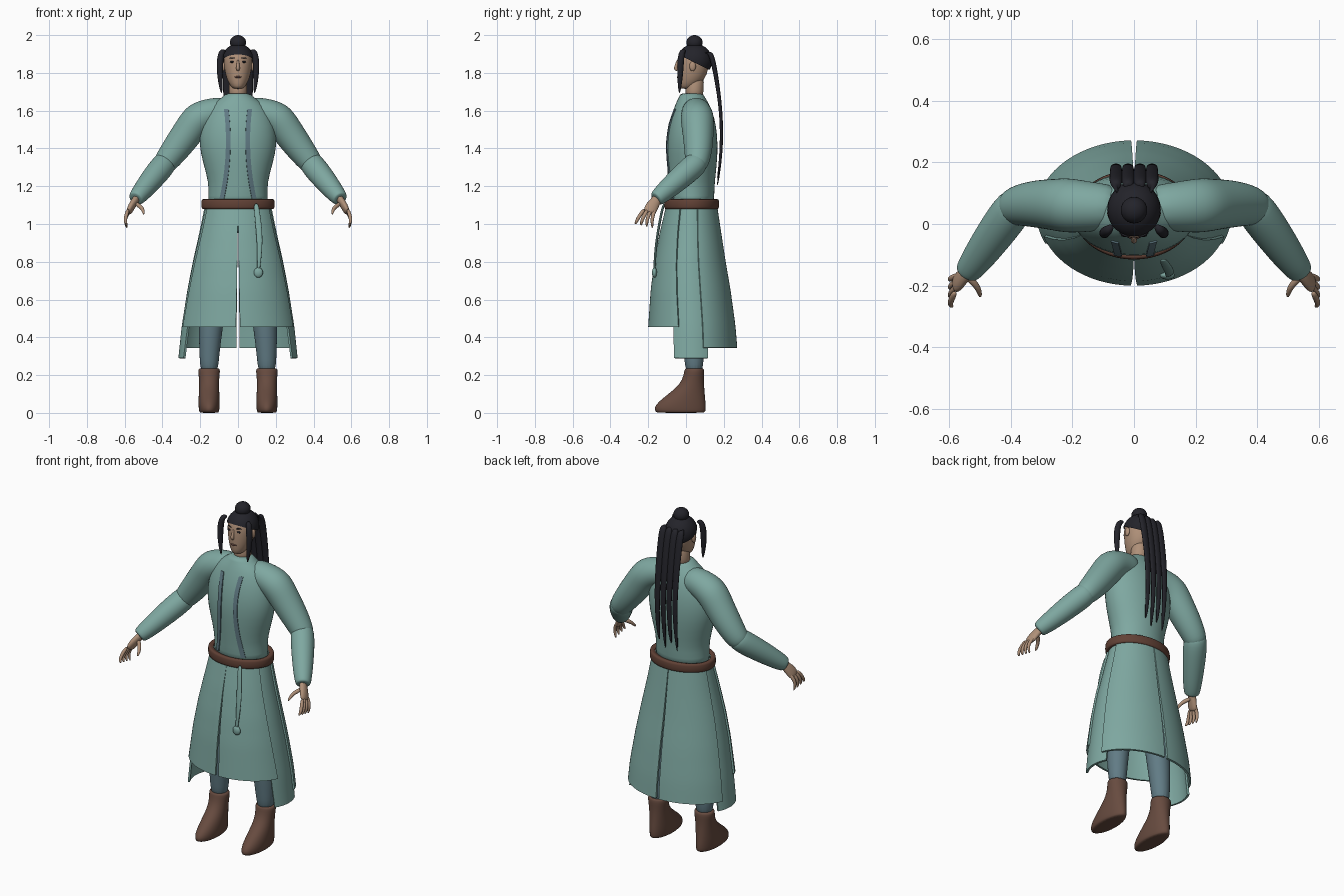
import bpy, bmesh
from math import sin, cos, pi, radians, sqrt
from mathutils import Vector, Matrix

if "Cube" in bpy.data.objects:
    bpy.data.objects.remove(bpy.data.objects["Cube"])


def material(name, r, g, b):
    mat = bpy.data.materials.new(name)
    mat.use_nodes = True
    mat.diffuse_color = (r, g, b, 1)
    shader = mat.node_tree.nodes["Principled BSDF"]
    shader.inputs["Base Color"].default_value = (r, g, b, 1)
    shader.inputs["Roughness"].default_value = 0.8
    return mat


TEAL = material("teal cloth", .21, .39, .355)
BLUE = material("slate blue cloth", .12, .2, .235)
BELT = material("belt leather", .12, .053, .036)
BOOT = material("boot leather", .135, .07, .05)
HAIR = material("black hair", .017, .017, .023)
SKIN = material("skin", .43, .28, .19)
LIPS = material("lips", .2, .1, .08)


def finish(name, bm, mat, subdivide=0, by_angle=False):
    bmesh.ops.recalc_face_normals(bm, faces=bm.faces[:])
    mesh = bpy.data.meshes.new(name)
    bm.to_mesh(mesh)
    bm.free()
    mesh.materials.append(mat)
    obj = bpy.data.objects.new(name, mesh)
    bpy.context.collection.objects.link(obj)
    mesh.shade_smooth()
    if by_angle:
        bpy.ops.object.select_all(action='DESELECT')
        obj.select_set(True)
        bpy.context.view_layer.objects.active = obj
        bpy.ops.object.shade_smooth_by_angle(angle=radians(40))
    if subdivide:
        mod = obj.modifiers.new("Smooth", 'SUBSURF')
        mod.levels = mod.render_levels = subdivide
    return obj


def skin_rows(rows, closed=True, caps=True):
    """Join equal rows of points with quads."""
    bm = bmesh.new()
    grid = [[bm.verts.new(p) for p in row] for row in rows]
    count = len(grid[0])
    for low, high in zip(grid, grid[1:]):
        for i in range(count if closed else count - 1):
            j = (i + 1) % count
            bm.faces.new((low[i], low[j], high[j], high[i]))
    if caps:
        bm.faces.new(grid[0])
        bm.faces.new(grid[-1])
    return bm


def stack(name, rings, mat, x=0.0, caps=True, subdivide=1, sides=24):
    """Horizontal ovals given as height, half width, front y, back y."""
    rows = []
    for z, w, front, back in rings:
        mid, depth = (front + back) / 2, (back - front) / 2
        angles = [2 * pi * i / sides for i in range(sides)]
        rows.append([(x + w * cos(a), mid + depth * sin(a), z) for a in angles])
    return finish(name, skin_rows(rows, caps=caps), mat, subdivide)


def tube(name, points, radii, mat, side=1, ref=(0, 1, 0), sides=12):
    """Oval tube along a path; side = -1 mirrors it across x."""
    path = [Vector(p) for p in points]
    rows = []
    for i, p in enumerate(path):
        t = (path[min(i + 1, len(path) - 1)] - path[max(i - 1, 0)]).normalized()
        u = t.cross(Vector(ref)).normalized()
        v = u.cross(t)
        r = radii[i]
        ru, rv = r if isinstance(r, tuple) else (r, r)
        ring = [p + u * ru * cos(2 * pi * k / sides) + v * rv * sin(2 * pi * k / sides)
                for k in range(sides)]
        rows.append([(q.x * side, q.y, q.z) for q in ring])
    return finish(name, skin_rows(rows), mat, 2)


def ball(name, center, radii, mat):
    bm = bmesh.new()
    bmesh.ops.create_uvsphere(bm, u_segments=24, v_segments=14, radius=1)
    bm.transform(Matrix.Translation(center) @ Matrix.Diagonal((*radii, 1)))
    return finish(name, bm, mat)


def sheet(name, rows, thickness, mat):
    bm = skin_rows(rows, closed=False, caps=False)
    bmesh.ops.recalc_face_normals(bm, faces=bm.faces[:])
    bmesh.ops.solidify(bm, geom=bm.faces[:], thickness=thickness)
    return finish(name, bm, mat, by_angle=True)


def lookup(table, z):
    """Linear interpolation in a table sorted by height."""
    for a, b in zip(table, table[1:]):
        if a[0] <= z <= b[0]:
            f = (z - a[0]) / (b[0] - a[0])
            return [p + (q - p) * f for p, q in zip(a, b)]
    return table[-1]


# Robe body and belt
TORSO = [(1.08, .17, -.09, .15), (1.15, .157, -.09, .15), (1.22, .157, -.095, .153),
         (1.32, .185, -.102, .165), (1.42, .21, -.107, .17), (1.52, .2, -.095, .162),
         (1.6, .17, -.07, .14), (1.65, .12, -.05, .115), (1.675, .075, -.035, .097),
         (1.695, .066, -.03, .09)]
stack("robe_body", TORSO, TEAL)
stack("belt", [(1.085, .165, -.085, .145), (1.076, .188, -.11, .17), (1.085, .195, -.116, .176),
               (1.125, .195, -.116, .176), (1.135, .188, -.11, .17), (1.125, .165, -.085, .145)],
      BELT, caps=False, sides=40)

# Skirt outline: height, half width, front y, back y
SKIRT = [(.28, .327, -.212, .277), (.46, .308, -.2, .262), (.65, .277, -.187, .236),
         (.8, .247, -.168, .21), (.95, .212, -.14, .187), (1.11, .178, -.102, .163)]


def skirt_panel(name, side, hem, top_angles, hem_angles, inset):
    rows = []
    for i in range(17):
        f = i / 16
        z = 1.11 + (hem - 1.11) * f
        _, w, front, back = lookup(SKIRT, z)
        mid, depth = (front + back) / 2, (back - front) / 2
        start, end = [radians(a + (b - a) * f) for a, b in zip(top_angles, hem_angles)]
        angles = [start + (end - start) * k / 14 for k in range(15)]
        rows.append([(side * (w - inset) * cos(a), mid + (depth - inset) * sin(a), z)
                     for a in angles])
    sheet(name, rows, .012, TEAL)


for side, label in ((1, "left"), (-1, "right")):
    # Skirt panels, with the side ones tucked under the others
    skirt_panel(label + "_front_skirt", side, .455, (-90, -27), (-88, -18), 0)
    skirt_panel(label + "_side_skirt", side, .29, (-36, 26), (-24, 21), .01)
    skirt_panel(label + "_back_skirt", side, .345, (14, 89.5), (15, 88.3), 0)

    # Lapel lying on the chest
    rows = []
    for i in range(13):
        z = 1.135 + .475 * i / 12
        bend = (z - 1.44) / .3
        center = .052 + .033 * bend * bend
        _, w, front, back = lookup(TORSO, z)
        mid, depth = (front + back) / 2, (back - front) / 2
        rows.append([(side * x, mid - depth * sqrt(1 - (x / w) ** 2) - .003, z)
                     for x in (center - .012, center, center + .012)])
    sheet(label + "_lapel", rows, .009, BLUE)

    # Sleeves
    tube(label + "_upper_sleeve",
         [(.04, .053, 1.60), (.13, .055, 1.592), (.212, .06, 1.563), (.255, .063, 1.50),
          (.32, .066, 1.41), (.385, .06, 1.325), (.405, .045, 1.3)],
         [.075, .082, .094, .087, .08, .067, .055], TEAL, side)
    tube(label + "_lower_sleeve",
         [(.37, .075, 1.345), (.392, .05, 1.315), (.45, -.03, 1.245), (.51, -.115, 1.17),
          (.54, -.155, 1.135), (.543, -.16, 1.131)],
         [.055, .069, .065, .054, .044, .036], TEAL, side)

    # Hand with four fingers and a thumb
    tube(label + "_palm",
         [(.53, -.145, 1.145), (.55, -.165, 1.115), (.568, -.185, 1.085), (.582, -.198, 1.055)],
         [(.025, .02), (.03, .02), (.037, .019), (.033, .014)], SKIN, side, ref=(1, 0, 0))
    for k in range(4):
        tube(label + "_finger_%d" % (k + 1),
             [(.568 + .004 * k, -.165 - .018 * k, 1.08), (.595, -.177 - .024 * k, 1.04),
              (.597, -.18 - .028 * k, 1.01), (.588, -.178 - .03 * k, .978 + .007 * k)],
             [.011, .011, .009, .005], SKIN, side, sides=8)
    tube(label + "_thumb",
         [(.545, -.165, 1.11), (.515, -.195, 1.092), (.503, -.215, 1.075), (.498, -.238, 1.05)],
         [.013, .012, .01, .006], SKIN, side, ref=(0, 0, 1), sides=8)

    # Leg and boot
    tube(label + "_trouser_leg", [(.09, .035, .95), (.125, .035, .65), (.145, .036, .45),
                                  (.152, .042, .3), (.153, .044, .2)],
         [.08, .072, .065, .053, .046], BLUE, side, sides=16)
    stack(label + "_boot",
          [(0, .046, -.145, .094), (.004, .053, -.165, .104), (.03, .056, -.17, .106),
           (.06, .057, -.145, .104), (.1, .055, -.095, .1), (.135, .053, -.05, .097),
           (.175, .053, -.02, .095), (.215, .058, -.01, .097), (.235, .057, -.007, .095),
           (.237, .045, .002, .085)], BOOT, x=side * .153)

    # Ear, eye, eyebrow and hanging lock
    ball(label + "_ear", (side * .077, .035, 1.835), (.01, .017, .026), SKIN)
    ball(label + "_eye", (side * .03, -.037, 1.858), (.013, .005, .005), HAIR)
    tube(label + "_eyebrow", [(side * x, y, z) for x, y, z in
                              ((.014, -.043, 1.876), (.032, -.037, 1.881), (.048, -.028, 1.876))],
         [.003, .004, .002], HAIR, ref=(0, 0, 1), sides=8)
    tube(label + "_side_lock",
         [(.068, -.005, 1.915), (.082, -.018, 1.918), (.093, -.026, 1.89), (.097, -.03, 1.83),
          (.094, -.032, 1.76), (.087, -.035, 1.69)],
         [.008, .016, .018, .018, .014, .004], HAIR, side)

# Neck, head and face
stack("neck", [(1.66, .05, -.005, .09), (1.7, .048, -.003, .092), (1.8, .048, 0, .1)], SKIN)
stack("head", [(1.715, .022, -.028, .03), (1.727, .038, -.04, .055), (1.765, .06, -.046, .1),
               (1.815, .072, -.047, .118), (1.865, .078, -.047, .126), (1.91, .074, -.036, .122),
               (1.94, .048, -.008, .1)], SKIN)
tube("nose", [(0, -.042, 1.87), (0, -.05, 1.845), (0, -.057, 1.822), (0, -.045, 1.812)],
     [.006, .008, .012, .008], SKIN, sides=8)
ball("mouth", (0, -.043, 1.778), (.02, .006, .005), LIPS)

# Hair cap trimmed along a slanted hairline
cap = ball("hair_cap", (0, .046, 1.865), (.087, .093, .089), HAIR)
bm = bmesh.new()
bm.from_mesh(cap.data)
bmesh.ops.bisect_plane(bm, geom=bm.verts[:] + bm.edges[:] + bm.faces[:],
                       plane_co=(0, -.045, 1.9), plane_no=(0, .5, 1), clear_inner=True)
bm.to_mesh(cap.data)
bm.free()
ball("hair_bun", (0, .045, 1.961), (.043, .043, .039), HAIR)

# Long strands down the back
for k in range(4):
    x = (k - 1.5) * .039
    tube("back_strand_%d" % (k + 1),
         [(x * .9, .1, 1.9), (x, .128, 1.915), (x, .147, 1.85), (x, .168, 1.73),
          (x, .187, 1.58), (x, .189, 1.42), (x, .177, 1.29), (x, .166, 1.2 + .04 * (k % 2))],
         [.012, (.021, .016), (.022, .014), (.021, .011), (.019, .009),
          (.015, .009), (.011, .007), .003], HAIR)

# Sash cord and its bead
tube("sash_cord", [(.095, -.115, 1.11), (.1, -.128, 1.07), (.111, -.145, .98), (.116, -.16, .88),
                   (.11, -.167, .78), (.108, -.166, .74)],
     [(.012, .006), (.015, .007), (.018, .007), (.015, .007), (.009, .006), .006], TEAL)
ball("sash_bead", (.108, -.167, .743), (.024, .013, .027), TEAL)
